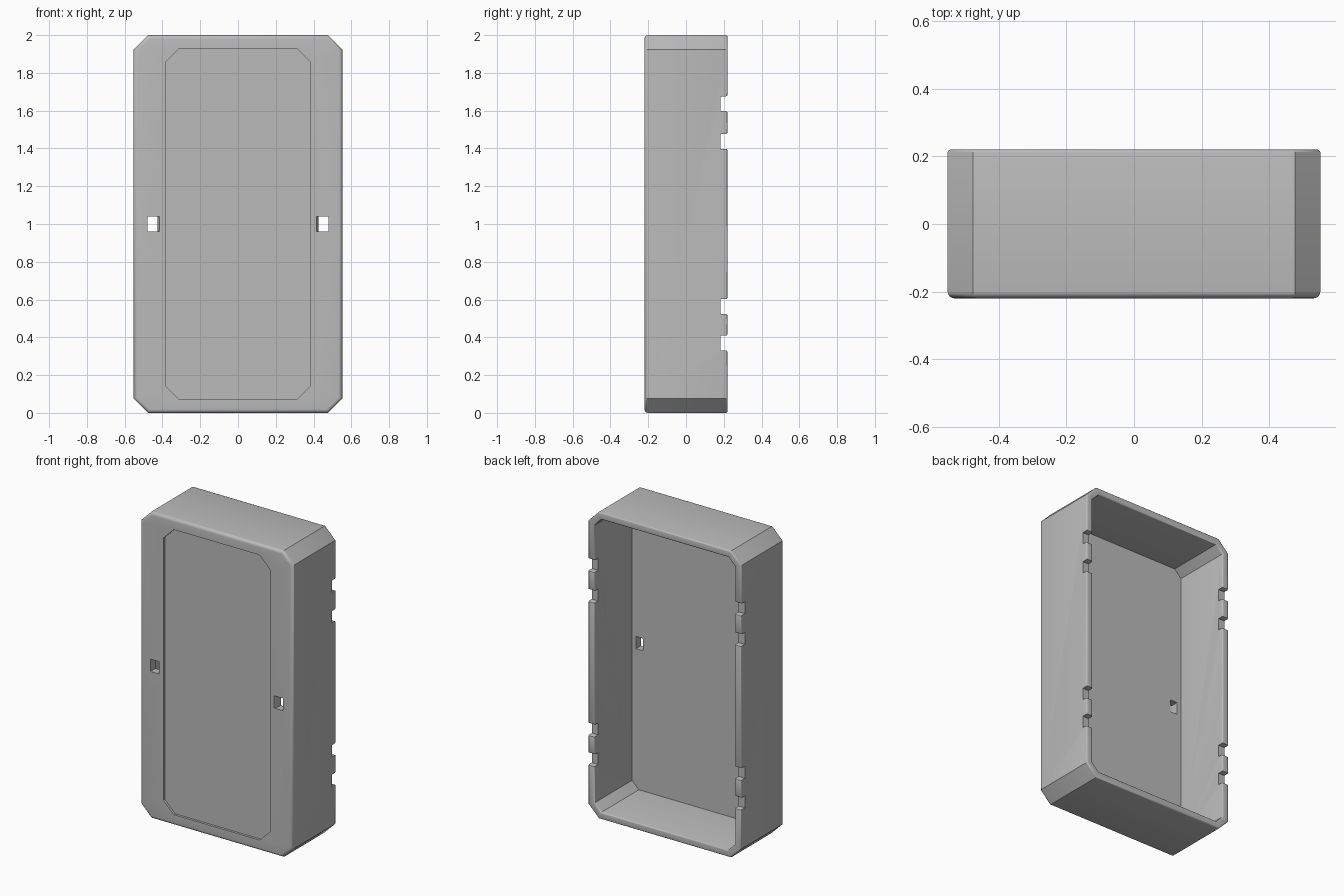
import bpy, bmesh, math
from mathutils import Vector

cube = bpy.data.objects.get("Cube")
if cube:
    bpy.data.objects.remove(cube, do_unlink=True)

HX, HZ, HY, CH = 0.552, 1.0, 0.22, 0.075   # half sizes and corner chamfer
WALL, FLOOR = 0.045, 0.052

grey = bpy.data.materials.new("grey plastic")
grey.use_nodes = True
colour = (0.5, 0.5, 0.5, 1)
grey.diffuse_color = colour
grey.node_tree.nodes["Principled BSDF"].inputs["Base Color"].default_value = colour


def make_object(name, bm):
    bmesh.ops.recalc_face_normals(bm, faces=bm.faces)
    mesh = bpy.data.meshes.new(name)
    bm.to_mesh(mesh)
    bm.free()
    mesh.materials.append(grey)
    obj = bpy.data.objects.new(name, mesh)
    bpy.context.collection.objects.link(obj)
    return obj


def octagon(hx, hz, c, y):
    """Chamfered rectangle in the xz plane at depth y."""
    quarter = [(hx, hz - c), (hx - c, hz)]
    pts = quarter + [(-x, z) for x, z in reversed(quarter)]
    pts += [(-x, -z) for x, z in pts]
    return [Vector((x, y, z + HZ)) for x, z in pts]


def inset(d, y):
    """Outer outline moved inward by d."""
    return octagon(HX - d, HZ - d, CH - d * (2 - math.sqrt(2)), y)


def prism(bm, points, offset):
    verts = [bm.verts.new(p) for p in points]
    face = bm.faces.new(verts)
    out = bmesh.ops.extrude_face_region(bm, geom=[face])
    top = [v for v in out["geom"] if isinstance(v, bmesh.types.BMVert)]
    bmesh.ops.translate(bm, verts=top, vec=offset)


# Tray shell: recessed front panel, rounded front edge, rim, inner cavity
R, r = 0.02, 0.008
rings = [octagon(0.385, 0.93, CH, -HY + 0.015), octagon(0.385, 0.93, CH, -HY)]
for i in range(6):
    a = math.radians(18 * i)
    rings.append(inset(R * (1 - math.sin(a)), -HY + R * (1 - math.cos(a))))
for i in range(4):
    a = math.radians(30 * i)
    rings.append(inset(r * (1 - math.cos(a)), HY - r * (1 - math.sin(a))))
for i in range(4):
    a = math.radians(30 * i)
    rings.append(inset(WALL - r * (1 - math.sin(a)), HY - r * (1 - math.cos(a))))
rings.append(inset(WALL, -HY + FLOOR))

bm = bmesh.new()
loops = [[bm.verts.new(p) for p in ring] for ring in rings]
for a, b in zip(loops, loops[1:]):
    for i in range(8):
        j = (i + 1) % 8
        bm.faces.new((a[i], a[j], b[j], b[i]))
bm.faces.new(loops[0])
bm.faces.new(loops[-1])
tray = make_object("tray_shell", bm)

# Cutters: rim notches with softened mouths, and tapered front slots
bm = bmesh.new()
for z in (0.37, 0.563, 1.437, 1.637):
    half, lip = 0.039, 0.009
    side = [(0.182, half), (HY - lip, half), (HY - lip * 0.3, half + lip * 0.3),
            (HY, half + lip), (0.3, half + lip)]
    outline = side + [(y, -h) for y, h in reversed(side)]
    prism(bm, [Vector((-0.7, y, z + h)) for y, h in outline], Vector((1.4, 0, 0)))
for s in (1, -1):
    outline = [(0.408, -0.24), (0.478, -0.24), (0.478, -0.14), (0.427, -0.14), (0.427, -0.19)]
    prism(bm, [Vector((s * x, y, 0.96)) for x, y in outline], Vector((0, 0, 0.08)))
cutter = make_object("notch_and_slot_cutter", bm)
cutter.hide_render = True

mod = tray.modifiers.new("openings", 'BOOLEAN')
mod.operation = 'DIFFERENCE'
mod.solver = 'EXACT'
mod.object = cutter
bpy.context.view_layer.update()
graph = bpy.context.evaluated_depsgraph_get()
result = bpy.data.meshes.new_from_object(tray.evaluated_get(graph))
tray.modifiers.clear()
tray.data = result
bpy.data.objects.remove(cutter, do_unlink=True)

# Smooth rounded edges, keep corners crisp
bpy.ops.object.select_all(action='DESELECT')
tray.select_set(True)
bpy.context.view_layer.objects.active = tray
bpy.ops.object.shade_smooth_by_angle(angle=math.radians(32))
